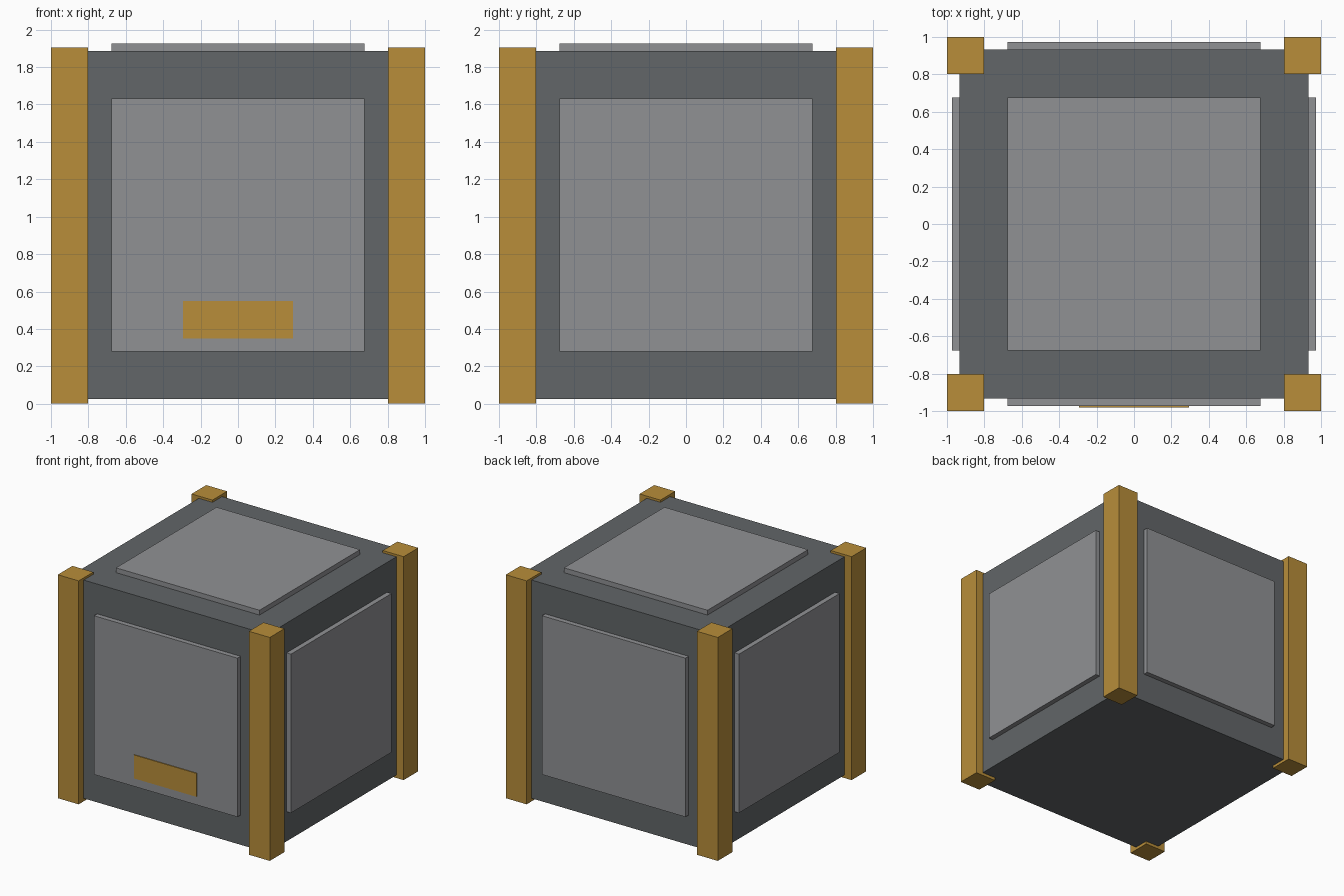
import bpy

if "Cube" in bpy.data.objects:
    bpy.data.objects.remove(bpy.data.objects["Cube"])


def make_material(name, rgb):
    mat = bpy.data.materials.new(name)
    mat.diffuse_color = (*rgb, 1.0)
    mat.use_nodes = True
    mat.node_tree.nodes["Principled BSDF"].inputs["Base Color"].default_value = mat.diffuse_color
    return mat


GOLD = make_material("gold", (0.48, 0.27, 0.042))
DARK = make_material("dark grey", (0.122, 0.133, 0.138))
LIGHT = make_material("light grey", (0.279, 0.283, 0.296))


def box(name, low, high, mat):
    """Axis-aligned box between two corners."""
    centre = [(a + b) / 2 for a, b in zip(low, high)]
    bpy.ops.mesh.primitive_cube_add(size=1, location=centre)
    obj = bpy.context.object
    obj.name = name
    obj.scale = [b - a for a, b in zip(low, high)]
    bpy.ops.object.transform_apply(location=False, rotation=False, scale=True)
    obj.data.materials.append(mat)
    return obj


BODY = 0.932    # half width of the body
PANEL = 0.677   # half width of a panel
OUT = 0.974     # outer face of the side panels
MID = 0.955     # height of the body centre
Z0, Z1 = MID - PANEL, MID + PANEL

# Main body
box("body", (-BODY, -BODY, 0.025), (BODY, BODY, 1.886), DARK)

# Corner posts
for sx, side in ((-1, "left"), (1, "right")):
    for sy, end in ((-1, "front"), (1, "back")):
        xs = sorted((sx * 0.803, sx))
        ys = sorted((sy * 0.803, sy))
        box(f"{end}_{side}_post", (xs[0], ys[0], 0), (xs[1], ys[1], 1.905), GOLD)

# Raised panels on the four sides and the top
for s, end, side in ((-1, "front", "left"), (1, "back", "right")):
    lo, hi = sorted((s * (BODY - 0.02), s * OUT))
    box(f"{end}_panel", (-PANEL, lo, Z0), (PANEL, hi, Z1), LIGHT)
    box(f"{side}_panel", (lo, -PANEL, Z0), (hi, PANEL, Z1), LIGHT)
box("top_panel", (-PANEL, -PANEL, 1.866), (PANEL, PANEL, 1.927), LIGHT)

# Thin plate on the front panel
box("front_plate", (-0.295, -0.981, 0.35), (0.295, -OUT + 0.001, 0.55), GOLD)
